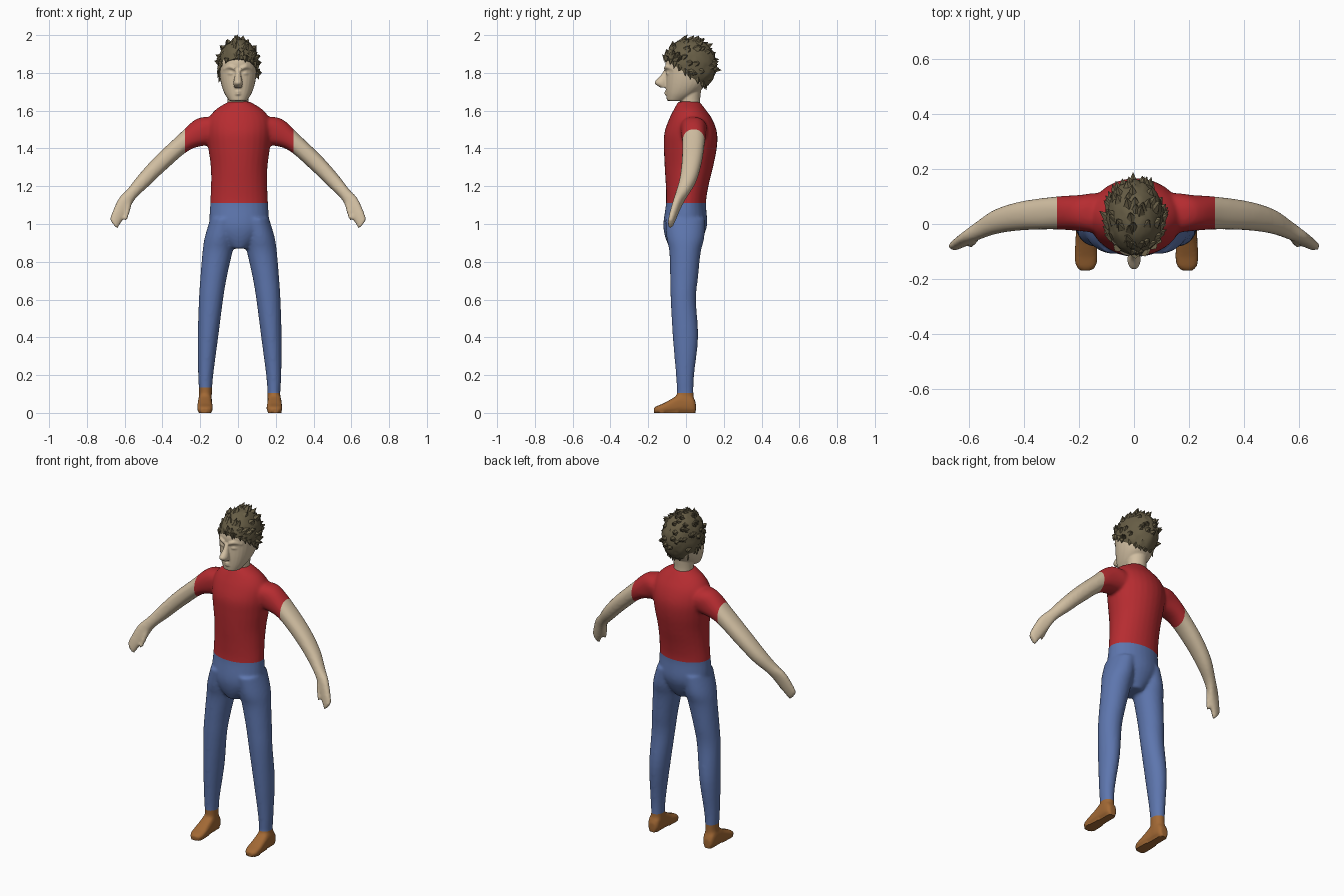
import bpy, bmesh, math, random
from mathutils import Vector

random.seed(4)
cube = bpy.data.objects.get("Cube")
if cube:
    bpy.data.objects.remove(cube)


def material(name, rgb):
    m = bpy.data.materials.new(name)
    m.use_nodes = True
    m.diffuse_color = (*rgb, 1)
    m.node_tree.nodes["Principled BSDF"].inputs["Base Color"].default_value = (*rgb, 1)
    return m


skin = material("skin", (0.64, 0.52, 0.36))
red = material("shirt red", (0.47, 0.025, 0.03))
blue = material("denim blue", (0.11, 0.18, 0.42))
brown = material("shoe brown", (0.36, 0.14, 0.035))
hair_brown = material("hair brown", (0.135, 0.11, 0.06))
X, Y, Z = Vector((1, 0, 0)), Vector((0, 1, 0)), Vector((0, 0, 1))


def spline(rows, t):
    """Catmull-Rom sample of a list of equal-length rows."""
    i = min(int(t), len(rows) - 2)
    f = t - i
    a, b, c, d = (rows[min(max(i + k, 0), len(rows) - 1)] for k in (-1, 0, 1, 2))
    return [0.5 * (2 * q + (r - p) * f + (2 * p - 5 * q + 4 * r - s) * f ** 2
                   + (3 * q - p - 3 * r + s) * f ** 3) for p, q, r, s in zip(a, b, c, d)]


def loft(bm, rows, u=X, v=Y, power=2.0, steps=5, sides=28):
    """Closed skin through oval rings given as (x, y, z, radius u, radius v)."""
    rings = []
    for k in range((len(rows) - 1) * steps + 1):
        x, y, z, a, b = spline(rows, k / steps)
        ring = []
        for j in range(sides):
            ang = math.tau * j / sides
            c, s = math.cos(ang), math.sin(ang)
            cu = math.copysign(abs(c) ** (2 / power), c) * a
            sv = math.copysign(abs(s) ** (2 / power), s) * b
            ring.append(bm.verts.new(Vector((x, y, z)) + u * cu + v * sv))
        rings.append(ring)
    for r0, r1 in zip(rings, rings[1:]):
        for j in range(sides):
            n = (j + 1) % sides
            bm.faces.new((r0[j], r0[n], r1[n], r1[j]))
    bm.faces.new(rings[0])
    bm.faces.new(rings[-1])


def finish(bm, name, mat, angle=math.radians(60)):
    me = bpy.data.meshes.new(name)
    bm.to_mesh(me)
    bm.free()
    me.materials.append(mat)
    ob = bpy.data.objects.new(name, me)
    bpy.context.collection.objects.link(ob)
    bpy.ops.object.select_all(action='DESELECT')
    ob.select_set(True)
    bpy.context.view_layer.objects.active = ob
    bpy.ops.object.shade_smooth_by_angle(angle=angle)
    return ob


def fuse(bm, voxel, rounds):
    """Merge overlapping solids into one smooth skin and return it as a bmesh."""
    bmesh.ops.recalc_face_normals(bm, faces=bm.faces)
    me = bpy.data.meshes.new("blend")
    bm.to_mesh(me)
    bm.free()
    ob = bpy.data.objects.new("blend", me)
    bpy.context.collection.objects.link(ob)
    rm = ob.modifiers.new("remesh", 'REMESH')
    rm.mode, rm.voxel_size = 'VOXEL', voxel
    sm = ob.modifiers.new("smooth", 'SMOOTH')
    sm.factor, sm.iterations = 0.5, rounds
    out = bmesh.new()
    out.from_object(ob, bpy.context.evaluated_depsgraph_get())
    bpy.data.objects.remove(ob)
    bpy.data.meshes.remove(me)
    return out


# Torso and pelvis
body = bmesh.new()
torso = [(-.015, .87, .05, .07), (-.01, .93, .115, .10), (-.004, 1.0, .155, .116),
         (0, 1.11, .153, .106), (.006, 1.2, .149, .113), (.015, 1.3, .15, .128),
         (.023, 1.4, .163, .14), (.025, 1.48, .172, .14), (.025, 1.55, .165, .117),
         (.02, 1.605, .125, .085), (.015, 1.648, .056, .056)]
loft(body, [(.006, *row) for row in torso])

# Limbs, built for each side
arm = [(.06, .03, 1.495, .09, .08), (.14, .04, 1.495, .09, .073), (.20, .04, 1.48, .078, .066),
       (.29, .04, 1.432, .05, .06), (.41, .03, 1.325, .045, .053), (.50, .01, 1.232, .04, .045),
       (.565, -.022, 1.16, .033, .034), (.605, -.047, 1.105, .042, .025),
       (.64, -.07, 1.04, .038, .02), (.66, -.083, .998, .033, .014)]
thumb = [(.575, -.045, 1.12, .018, .018), (.585, -.065, 1.065, .013, .014),
         (.597, -.078, 1.02, .01, .011)]
leg = [(.085, -.005, 1.03, .07, .105), (.105, -.003, .93, .08, .1), (.118, -.005, .85, .079, .083),
       (.138, -.01, .72, .07, .074), (.152, -.014, .6, .064, .067), (.168, -.003, .4, .054, .067),
       (.18, -.005, .2, .04, .048), (.181, -.004, .1, .034, .044), (.182, 0, .03, .036, .046)]
shoe = [(.052, .055, .022), (.03, .09, .035), (-.03, .1, .037), (-.07, .078, .039),
        (-.12, .05, .042), (-.153, .037, .037), (-.17, .027, .022)]
for s in (-1, 1):
    slant = Vector((.62 * s, 0, .78))
    for path in (arm, thumb):
        loft(body, [(s * x + .008 * (1 - x / .68), *r) for x, *r in path], slant, Y, 2.3)
    loft(body, [(s * x + .009, *r) for x, *r in leg])
    loft(body, [(s * .184 + .009, y, h / 2, w, h / 2) for y, h, w in shoe], X, Z, 3)

# Fuse the body, then cut it along the garment edges
body = fuse(body, .0085, 6)
for v in body.verts:
    if v.co.z < .009:
        v.co.z = 0
WAIST, CUFF_L, CUFF_R, SOCK_L, SOCK_R = 1.112, .295, -.28, .105, .135
for co, no in ((Z * WAIST, Z), (X * CUFF_L, X), (X * CUFF_R, X), (Z * SOCK_L, Z), (Z * SOCK_R, Z)):
    bmesh.ops.bisect_plane(body, geom=body.verts[:] + body.edges[:] + body.faces[:],
                           plane_co=co, plane_no=no, dist=1e-6)


def part_of(face):
    c = face.calc_center_median()
    if c.x > CUFF_L or c.x < CUFF_R:
        return "arms"
    if c.z > WAIST:
        return "shirt"
    return "shoes" if c.z < (SOCK_L if c.x > 0 else SOCK_R) else "trousers"


for name, mat in (("arms", skin), ("shirt", red), ("trousers", blue), ("shoes", brown)):
    piece = body.copy()
    bmesh.ops.delete(piece, geom=[f for f in piece.faces if part_of(f) != name], context='FACES')
    finish(piece, name, mat)
body.free()

# Head: neck, skull, nose, brows, eyelids, lips
head = bmesh.new()
loft(head, [(0, .022, 1.60, .056, .055), (0, .022, 1.66, .055, .053), (0, .025, 1.74, .06, .06)])
skull = [(-.055, 1.652, .046, .046), (-.025, 1.69, .071, .08), (0, 1.74, .089, .107),
         (.01, 1.8, .098, .116), (.016, 1.86, .098, .124), (.02, 1.92, .078, .1), (.02, 1.96, .04, .05)]
loft(head, [(0, *row) for row in skull], power=2.2)
loft(head, [(0, -.1, 1.82, .012, .013), (0, -.113, 1.785, .016, .022),
            (0, -.13, 1.748, .024, .037), (0, -.115, 1.722, .02, .02)])
for s in (-1, 1):
    loft(head, [(s * .015, -.102, 1.822, .012, .016), (s * .045, -.092, 1.832, .013, .017),
                (s * .078, -.06, 1.82, .01, .012)], Z, Y)
    loft(head, [(s * .024, -.098, 1.795, .005, .006), (s * .042, -.09, 1.797, .01, .013),
                (s * .062, -.078, 1.795, .005, .006)], Z, Y)
for z in (1.688, 1.7):
    loft(head, [(-.028, -.088, z, .004, .006), (0, -.103, z, .007, .011),
                (.028, -.088, z, .004, .006)], Z, Y)
finish(fuse(head, .0045, 4), "head", skin)

# Hair cap with a sloping hairline and ruffled surface
hair = bmesh.new()
bmesh.ops.create_icosphere(hair, subdivisions=4, radius=1)
centre, size = Vector((.002, .022, 1.84)), Vector((.107, .138, .142))
for v in hair.verts:
    v.co = centre + v.co * size * random.uniform(.97, 1.03)
line_no = Vector((0, .7, 1)).normalized()
line_co = Vector((0, 0, 1.797))
bmesh.ops.bisect_plane(hair, geom=hair.verts[:] + hair.edges[:] + hair.faces[:],
                       plane_co=line_co, plane_no=line_no, clear_inner=True)
rim = [e for e in hair.edges if e.is_boundary]
bmesh.ops.holes_fill(hair, edges=rim)
rim_points = [v.co.copy() for v in {v for e in rim for v in e.verts}]


def lock(root, direction, length, radius):
    q = direction.to_track_quat('Z', 'Y').to_matrix().to_4x4()
    q.translation = root + direction * length * .3
    bmesh.ops.create_cone(hair, segments=5, radius1=radius, radius2=0, depth=length,
                          cap_ends=True, matrix=q)


# Locks along the hairline point down, locks on the crown lie back and stick out
for p in random.sample(sorted(rim_points, key=lambda c: (c.x, c.y)), min(30, len(rim_points))):
    out = Vector(((p.x - centre.x) * 3, (p.y - centre.y) * 2, -.9)).normalized()
    lock(p * .99 + line_co * .01 + Z * .012, out, random.uniform(.025, .045), .017)
for k in range(75):
    ang, h = k * 2.4, random.uniform(-.3, 1)
    w = math.sqrt(1 - h * h)
    n = Vector((math.cos(ang) * w, math.sin(ang) * w, h))
    p = centre + n * size * .97
    if (p - line_co).dot(line_no) > .02:
        lock(p, (n + Vector((0, .75, .1))).normalized(), random.uniform(.025, .045), .021)
bmesh.ops.recalc_face_normals(hair, faces=hair.faces)
finish(hair, "hair", hair_brown, math.radians(40))
